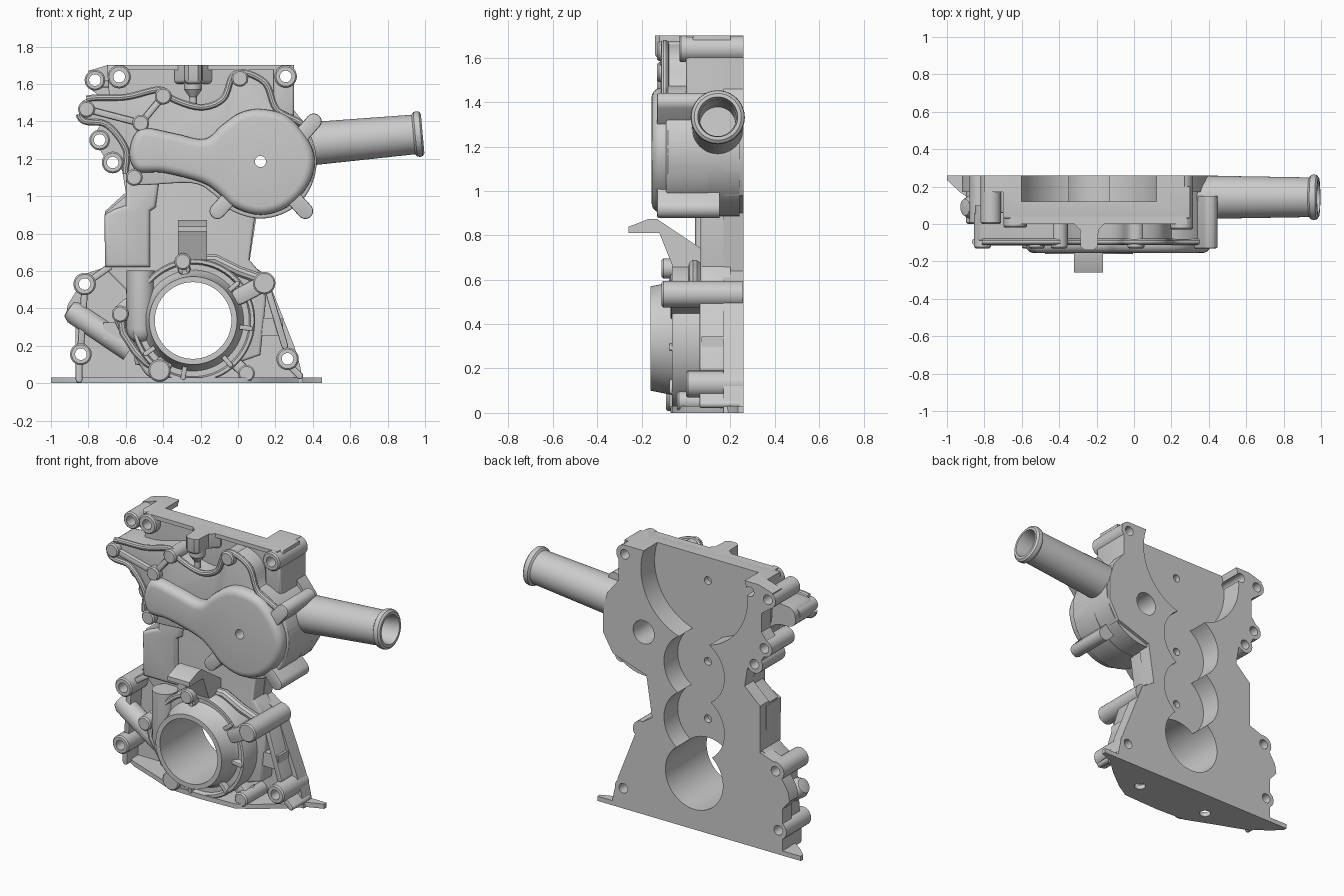
import bpy, bmesh, math
from mathutils import Vector

if "Cube" in bpy.data.objects:
    bpy.data.objects.remove(bpy.data.objects["Cube"])

parts, cutters = [], []

def add(name, bm, store):
    bmesh.ops.recalc_face_normals(bm, faces=bm.faces[:])
    me = bpy.data.meshes.new(name)
    bm.to_mesh(me)
    bm.free()
    ob = bpy.data.objects.new(name, me)
    bpy.context.collection.objects.link(ob)
    store.append(ob)
    return ob

def smooth(pts, n=5):
    """Closed Catmull-Rom curve through the points."""
    out, k = [], len(pts)
    for i in range(k):
        a, b, c, d = (Vector(pts[(i + j) % k]) for j in (-1, 0, 1, 2))
        for s in range(n):
            t = s / n
            out.append(tuple(0.5 * (2*b + (c - a)*t + (2*a - 5*b + 4*c - d)*t*t + (3*b - a - 3*c + d)*t**3)))
    return out

def prism(name, pts, a, b, axis='y', bevel=0, segs=3, store=parts):
    """Outline extruded from a to b along an axis; the a side may be rounded."""
    put = {'y': lambda p, t: (p[0], t, p[1]), 'z': lambda p, t: (p[0], p[1], t),
           'x': lambda p, t: (t, p[0], p[1])}[axis]
    bm = bmesh.new()
    lo = [bm.verts.new(put(p, a)) for p in pts]
    hi = [bm.verts.new(put(p, b)) for p in pts]
    front = bm.faces.new(lo)
    bm.faces.new(hi[::-1])
    for i in range(len(pts)):
        j = (i + 1) % len(pts)
        bm.faces.new((lo[i], hi[i], hi[j], lo[j]))
    bmesh.ops.recalc_face_normals(bm, faces=bm.faces[:])
    if bevel:
        bmesh.ops.bevel(bm, geom=list(front.edges), offset=bevel, segments=segs,
                        profile=0.5, affect='EDGES')
    return add(name, bm, store)

def lathe(name, prof, origin, direction, n=48, store=parts):
    """Profile of (radius, distance) turned about an axis."""
    q = Vector(direction).to_track_quat('Z', 'Y')
    bm = bmesh.new()
    rings = [[bm.verts.new(Vector(origin) + q @ Vector((r*math.cos(2*math.pi*i/n), r*math.sin(2*math.pi*i/n), h)))
              for i in range(n)] for r, h in prof]
    if prof[0][0] > 0:
        rings.append(rings[0])
    for A, B in zip(rings, rings[1:]):
        for i in range(n):
            j = (i + 1) % n
            bm.faces.new((A[i], A[j], B[j], B[i]))
    bmesh.ops.remove_doubles(bm, verts=bm.verts[:], dist=1e-5)
    return add(name, bm, store)

def cyl(name, x, z, r, y0, y1, n=28, store=parts):
    c = 0 if store is cutters else 0.008
    return lathe(name, [(0, 0), (r - c, 0), (r, c), (r, y1 - y0), (0, y1 - y0)] if c else
                 [(0, 0), (r, 0), (r, y1 - y0), (0, y1 - y0)], (x, y0, z), (0, 1, 0), n, store)

def capsule(name, a, b, r, y0, y1, bevel=0.008):
    ang = math.atan2(b[1] - a[1], b[0] - a[0])
    pts = []
    for c, s in ((b, -math.pi/2), (a, math.pi/2)):
        pts += [(c[0] + r*math.cos(ang + s + math.pi*i/10), c[1] + r*math.sin(ang + s + math.pi*i/10)) for i in range(11)]
    return prism(name, pts, y0, y1, bevel=bevel, segs=2)

def rod(name, pts, r):
    cu = bpy.data.curves.new(name, 'CURVE')
    cu.dimensions, cu.bevel_depth, cu.bevel_resolution, cu.use_fill_caps = '3D', r, 3, True
    sp = cu.splines.new('POLY')
    sp.points.add(len(pts) - 1)
    for p, c in zip(sp.points, pts):
        p.co = (*c, 1)
    bpy.context.collection.objects.link(bpy.data.objects.new(name, cu))

SX, SZ = -0.24, 0.335      # crank bore centre
VX, VZ = 0.12, 1.185       # water pump centre

# Layered main casting
prism('back_plate', [(-.87, 0), (-.87, .3), (-.92, .36), (-.91, .42), (-.86, .5), (-.86, .57), (-.71, .62), (-.71, .92),
      (-.6, 1.02), (-.62, 1.14), (-.71, 1.2), (-.78, 1.32), (-.72, 1.4), (-.72, 1.52), (-.8, 1.58), (-.8, 1.67), (-.7, 1.7),
      (.27, 1.7), (.3, 1.66), (.3, 1.46), (.38, 1.36), (.41, 1.25), (.41, 1.1), (.34, .98), (.1, .9), (.06, .64),
      (.15, .58), (.3, .2), (.33, .1), (.35, 0)], .17, .26)
prism('middle_wall', [(-.71, .61), (-.71, .91), (-.6, 1.0), (-.6, 1.35), (.05, 1.35), (.09, .88), (.06, .66), (.13, .58),
      (.15, .45), (.12, .15), (-.2, .04), (-.55, .1), (-.6, .5)], .065, .2, bevel=.015)
prism('side_pad', [(-.71, .62), (-.715, .9), (-.66, .93), (-.6, .95), (-.6, 1.1), (-.42, 1.1), (-.44, .94), (-.47, .92),
      (-.47, .62)], .04, .2, bevel=.02)
prism('top_wall', [(-.6, 1.25), (-.68, 1.4), (-.7, 1.7), (.3, 1.7), (.3, 1.25)], .03, .2, bevel=.01)
prism('top_shelf', [(-.66, 1.675), (-.66, 1.7), (.28, 1.7), (.28, 1.675)], -.0, .15)
prism('top_corner_block', [(.19, 1.43), (.3, 1.43), (.3, 1.68), (.27, 1.7), (.19, 1.7)], -.0, .2, bevel=.015)
prism('top_tab', [(-.34, .02), (-.29, -.03), (-.285, -.12), (-.265, -.14), (-.215, -.14), (-.195, -.12),
      (-.19, -.03), (-.14, .02), (-.14, .06), (-.34, .06)], 1.6, 1.7, 'z', .02)
lathe('top_tab_post', [(0, 0), (.02, 0), (.02, .04), (.048, .08), (.048, .2), (0, .2)], (SX, -.07, 1.49), (0, 0, 1), 24)

# Sump flange along the bottom
prism('sump_flange', [(-1, .26), (-1, .235), (-.93, .17), (-.8, .08), (-.62, .01), (-.45, -.06), (-.24, -.07), (.02, -.06),
      (.12, .0), (.25, .1), (.36, .2), (.45, .235), (.45, .26)], 0, .03, 'z')

# Water pump housing: flange body, round volute and domed cover
water_edge = [(-.85, 1.45), (-.81, 1.52), (-.6, 1.53), (-.42, 1.57), (-.35, 1.52), (-.2, 1.475), (-.08, 1.52), (-.03, 1.64),
              (.04, 1.66), (.15, 1.6), (.21, 1.46), (.36, 1.37), (.42, 1.2), (.38, 1.03), (.27, .92), (.12, .88), (-.03, .92),
              (-.13, 1.01), (-.25, 1.07), (-.55, 1.06), (-.6, 1.12), (-.6, 1.25), (-.7, 1.38), (-.82, 1.4)]
prism('water_housing', smooth(water_edge), -.09, .1, bevel=.01)
cyl('volute_body', VX, VZ, .3, -.09, .24, 64)
prism('pump_cover', smooth([(-.52, 1.36), (-.34, 1.335), (-.18, 1.305), (-.085, 1.38), (.01, 1.445), (.12, 1.465),
      (.26, 1.43), (.37, 1.31), (.41, 1.185), (.37, 1.05), (.26, .94), (.12, .9), (-.02, .94), (-.11, 1.02),
      (-.2, 1.075), (-.4, 1.125), (-.54, 1.135), (-.58, 1.24)]), -.155, -.05, bevel=.045, segs=5)
lip = smooth(water_edge)
rod('upper_lip', [(x, -.095, z) for x, z in [lip[i] for i in range(5, 56)]], .018)
rod('left_lip', [(x, -.095, z) for x, z in lip[100:]], .018)
for x, z in ((-.81, 1.465), (-.52, 1.39), (-.4, 1.535), (.01, 1.63), (-.555, 1.1)):
    cyl('water_bolt_boss', x, z, .045, -.13, .06)
for a, b in (((-.81, 1.465), (-.52, 1.39)), ((-.52, 1.39), (-.4, 1.535))):
    capsule('water_rib', a, b, .018, -.115, .0)
for a, b in (((.3, 1.28), (.405, 1.4)), ((.26, 1.03), (.36, .92)), ((-.01, 1.03), (-.11, .92))):
    capsule('volute_lug', a, b, .042, -.13, .15)

# Hose pipe with bead
lathe('hose_pipe', [(0, 0), (.117, 0), (.106, .64), (.119, .65), (.122, .665), (.119, .68), (.106, .69), (.09, .69),
      (.082, .63), (.08, .3), (0, .3)], (.3, .143, 1.272), (1, 0, .09))

# Crank seal housing, its lobes and ribs
lathe('seal_housing', [(.205, -.16), (.235, -.16), (.255, -.06), (.27, -.035), (.3, -.035), (.308, -.062), (.325, -.062),
      (.332, -.05), (.332, .2), (.205, .2)], (SX, 0, SZ), (0, 1, 0), 72)
prism('oil_pump_body', smooth([(-.63, .43), (-.67, .37), (-.62, .25), (-.55, .14), (-.47, .03), (-.32, .03), (-.3, .3),
      (-.42, .55), (-.53, .5)]), .01, .2, bevel=.02)
for x, z, r, y0, y1 in ((-.42, .068, .06, -.09, .2), (-.63, .37, .045, -.06, .2), (-.295, .65, .045, -.11, .11),
                        (.14, .535, .06, -.11, .255), (.045, .052, .045, -.04, .2)):
    d = Vector((x - SX, z - SZ)).normalized() * .28
    capsule('seal_lobe', (SX + d.x, SZ + d.y), (x, z), r * .75, y0 + .04, y1 - .02, .012)
    cyl('seal_bolt_boss', x, z, r, y0, y1)
for deg in (-100, -50, -8, 40, 100, 215):
    c, s = math.cos(math.radians(deg)), math.sin(math.radians(deg))
    capsule('seal_rib', (SX + .235*c, SZ + .235*s), (SX + .31*c, SZ + .31*s), .013, -.075, .0, .004)
rod('oil_pump_lip', [(-.63, .0, .37), (-.615, .0, .27), (-.55, .0, .17), (-.49, .0, .11), (-.42, .0, .07)], .022)
rod('neck_ridge', [(-.27, .04, .66), (-.12, .04, .66), (.0, .04, .6), (.14, .04, .55)], .03)

# Relief valve barrel, oil gallery and small blocks
lathe('valve_barrel', [(0, 0), (.03, .006), (.055, .024), (.07, .05), (.076, .08), (.076, .39), (0, .39)],
      (-.52, 0, .212), (0, 0, 1), 36)
prism('barrel_web', [(-.596, .25), (-.596, .59), (-.444, .59), (-.444, .25)], .0, .2)
lathe('oil_gallery', [(0, 0), (.045, .008), (.062, .04), (.062, .4), (0, .4)], (-.91, .09, .40), (.83, 0, -.56), 32)
prism('gallery_block', [(-.72, .235), (-.72, .325), (-.6, .325), (-.6, .235)], .03, .2)
prism('side_block', [(.08, .255), (.08, .345), (.24, .345), (.24, .255)], .07, .22)

# Timing pointer
prism('timing_pointer', [(-.26, .81), (-.26, .838), (-.17, .873), (-.13, .873), (.068, .74), (.068, .64), (-.03, .64),
      (-.06, .66), (-.12, .81)], -.32, -.165, 'x')

# Bosses with bolt holes, and stiffening ribs between them
for x, z, r, y0 in ((-.84, .155, .058, 0), (-.82, .53, .06, 0), (.265, .13, .06, .0), (-.765, 1.62, .055, 0),
                    (-.635, 1.638, .062, -.02), (.255, 1.64, .06, -.03), (-.74, 1.3, .055, .02), (-.67, 1.18, .058, .02)):
    cyl('bolt_boss', x, z, r, y0, .26)
    cyl('bolt_hole', x, z, .031, -.3, .4, 24, cutters)
for a, b in (((-.84, .2), (-.82, .5)), ((.16, .5), (.25, .2)), ((-.85, .02), (-.85, .12)), ((.27, .1), (.33, .04)),
             ((-.69, .62), (-.79, .55)), ((-.765, 1.6), (-.64, 1.6))):
    capsule('edge_rib', a, b, .018, .06, .24)

# Cutters: gear cavities, crank bore, water passages and small holes
cyl('cam_cavity', SX, 1.58, .38, .12, .4, 72, cutters)
cyl('idler_cavity_upper', SX, 1.03, .215, .12, .42, 56, cutters)
cyl('idler_cavity_lower', SX, .67, .215, .12, .44, 56, cutters)
cyl('crank_bore', SX, SZ, .205, -.4, .46, 72, cutters)
cyl('water_port', VX, VZ - .01, .075, .04, .4, 36, cutters)
cyl('weep_hole', VX, VZ, .03, -.3, .1, 24, cutters)
for z in (.66, 1.03, 1.55):
    cyl('stud_hole', SX, z, .025, .085, .3, 20, cutters)
for x in (-.5, .02):
    lathe('sump_hole', [(0, 0), (.035, 0), (.035, .15), (0, .15)], (x, .08, -.05), (0, 0, 1), 20, cutters)

# Cut every part that a cutter can reach
def box(o):
    cs = [v.co for v in o.data.vertices]
    return [(min(c[i] for c in cs), max(c[i] for c in cs)) for i in range(3)]

boxes = {c: box(c) for c in cutters}
for p in parts:
    pb = box(p)
    for c in cutters:
        if p.name.startswith('hose') or p.name.startswith('timing'):
            continue
        if all(pb[i][0] < boxes[c][i][1] and boxes[c][i][0] < pb[i][1] for i in range(3)):
            m = p.modifiers.new('cut', 'BOOLEAN')
            m.operation, m.object, m.solver = 'DIFFERENCE', c, 'EXACT'

# Bake the cuts, drop cutters, smooth the rounded faces
for c in cutters:
    c.hide_render = True
bpy.ops.object.select_all(action='DESELECT')
for o in bpy.context.collection.objects:
    if o not in cutters:
        o.select_set(True)
        bpy.context.view_layer.objects.active = o
bpy.ops.object.convert(target='MESH')
for c in cutters:
    bpy.data.objects.remove(c)
bpy.ops.object.shade_smooth_by_angle(angle=math.radians(32))
